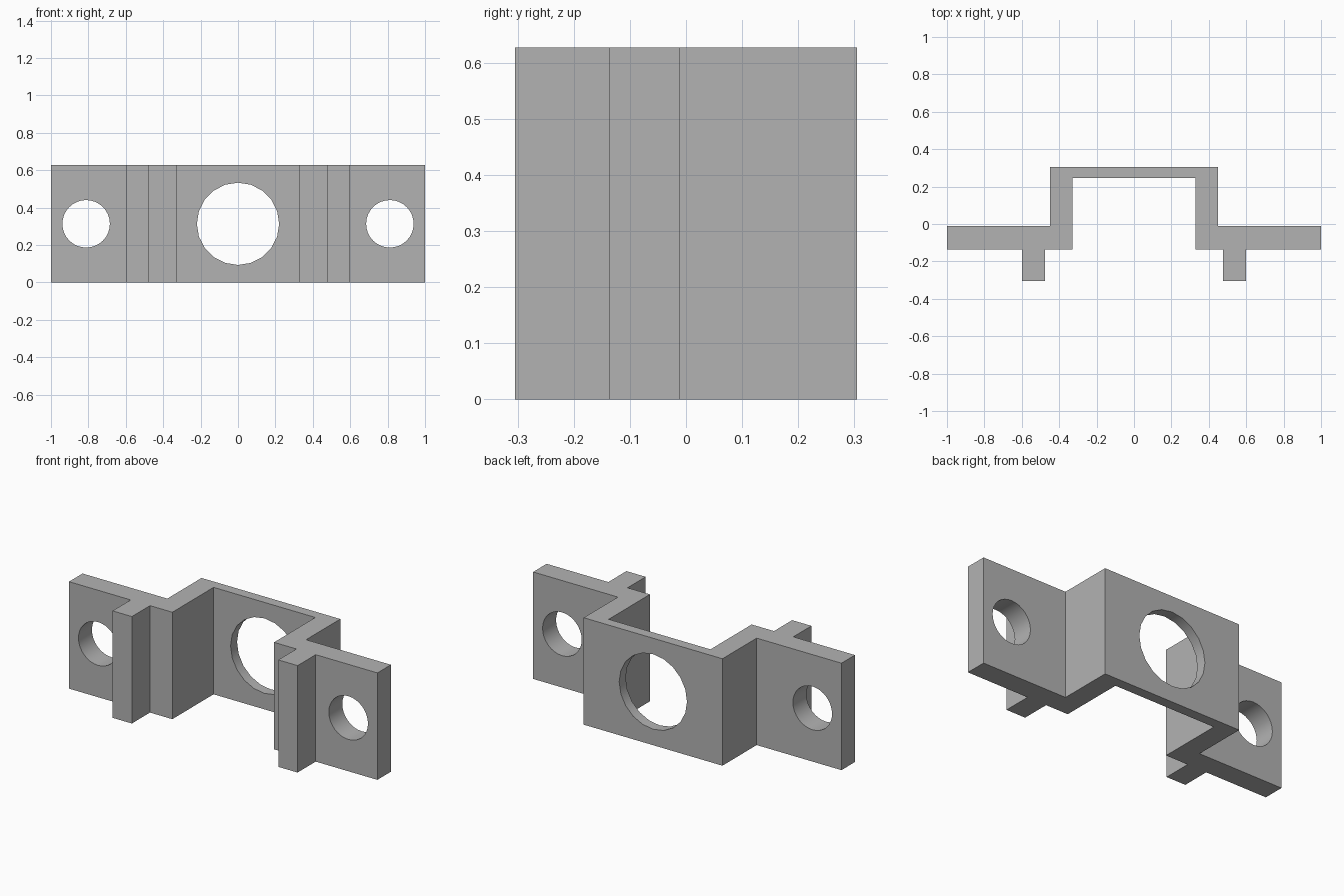
import bpy
import bmesh
import math

cube = bpy.data.objects.get("Cube")
if cube:
    bpy.data.objects.remove(cube, do_unlink=True)

HEIGHT = 0.627

# Plain grey material
grey = bpy.data.materials.new("plain_grey")
grey.use_nodes = True
colour = (0.45, 0.45, 0.45, 1)
grey.diffuse_color = colour
grey.node_tree.nodes["Principled BSDF"].inputs["Base Color"].default_value = colour

# Half of the plan outline, from the inner channel round to the back plate
half = [(0.33, 0.245), (0.33, -0.137), (0.475, -0.137), (0.475, -0.305),
        (0.6, -0.305), (0.6, -0.137), (1, -0.137), (1, -0.012),
        (0.45, -0.012), (0.45, 0.305)]
outline = half + [(-x, y) for x, y in reversed(half)]

# Bracket body: mirrored outline extruded upward
bm = bmesh.new()
base = bm.faces.new([bm.verts.new((x, y, 0)) for x, y in outline])
top = bmesh.ops.extrude_face_region(bm, geom=[base])["geom"]
bmesh.ops.translate(bm, vec=(0, 0, HEIGHT),
                    verts=[v for v in top if isinstance(v, bmesh.types.BMVert)])
bmesh.ops.recalc_face_normals(bm, faces=bm.faces)
mesh = bpy.data.meshes.new("bracket")
bm.to_mesh(mesh)
bm.free()
mesh.materials.append(grey)
bracket = bpy.data.objects.new("bracket", mesh)
bpy.context.collection.objects.link(bracket)


def drill(name, x, y, radius, depth, sides):
    """Cut a round hole running front to back at mid height."""
    bpy.ops.mesh.primitive_cylinder_add(vertices=sides, radius=radius, depth=depth,
                                        location=(x, y, HEIGHT / 2),
                                        rotation=(math.pi / 2, 0, 0))
    cutter = bpy.context.object
    cutter.name = name
    cutter.hide_render = True
    cutter.data.materials.append(grey)
    bpy.ops.object.select_all(action="DESELECT")
    bracket.select_set(True)
    bpy.context.view_layer.objects.active = bracket
    cut = bracket.modifiers.new(name, "BOOLEAN")
    cut.operation = "DIFFERENCE"
    cut.solver = "EXACT"
    cut.object = cutter
    bpy.ops.object.modifier_apply(modifier=cut.name)
    bpy.data.objects.remove(cutter, do_unlink=True)


# Large opening in the back plate, mounting holes in the flanges
drill("centre_hole_cutter", 0, 0.275, 0.22, 0.2, 20)
for side in (-1, 1):
    drill("mounting_hole_cutter", side * 0.812, -0.075, 0.127, 0.3, 32)

bpy.ops.object.select_all(action="DESELECT")
bracket.select_set(True)
bpy.context.view_layer.objects.active = bracket
bpy.ops.object.shade_smooth_by_angle(angle=math.radians(30))
